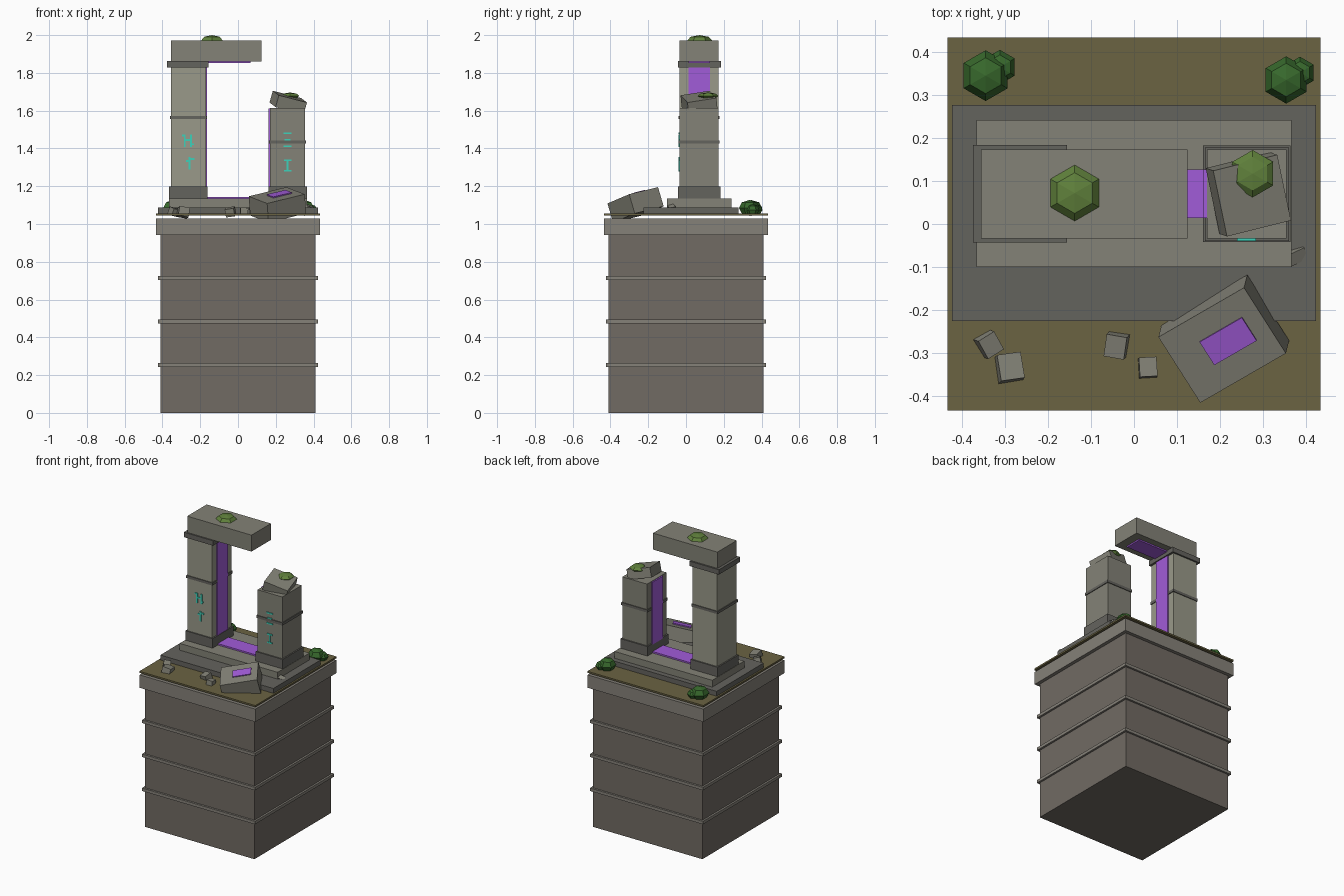
import bpy, bmesh
from math import radians
from mathutils import Matrix, Vector, Euler

if "Cube" in bpy.data.objects:
    bpy.data.objects.remove(bpy.data.objects["Cube"])

# ---------- helpers ----------
def mat(name, r, g, b):
    m = bpy.data.materials.new(name)
    m.diffuse_color = tuple((c / 255) ** 2.2 for c in (r, g, b)) + (1,)
    m.use_nodes = True
    m.node_tree.nodes["Principled BSDF"].inputs["Base Color"].default_value = m.diffuse_color
    return m

PLINTH = mat("pedestal_stone", 112, 106, 99)
TRIM = mat("trim_stone", 132, 128, 120)
PALE = mat("pale_stone", 152, 152, 136)
STONE = mat("stone", 130, 129, 118)
DARK = mat("dark_stone", 100, 99, 94)
GRASS = mat("dry_grass", 106, 99, 68)
LEAF = mat("leaf", 58, 104, 48)
MOSS = mat("moss", 96, 128, 62)
GLOW = mat("purple_glow", 160, 92, 215)
TEAL = mat("teal_glow", 64, 208, 184)

def finish(name, bm, material):
    me = bpy.data.meshes.new(name)
    bm.to_mesh(me)
    bm.free()
    me.materials.append(material)
    ob = bpy.data.objects.new(name, me)
    bpy.context.collection.objects.link(ob)
    return ob

def block(name, centre, size, material, rot=(0, 0, 0)):
    """Box from centre and full size, rotation in degrees."""
    bm = bmesh.new()
    bmesh.ops.create_cube(bm, size=1, matrix=Matrix.Diagonal((*size, 1)))
    ob = finish(name, bm, material)
    ob.location = centre
    ob.rotation_euler = [radians(a) for a in rot]
    return ob

def span(name, x, y, z, material):
    """Box from axis ranges."""
    r = (x, y, z)
    return block(name, [(a + b) / 2 for a, b in r], [b - a for a, b in r], material)

def tuft(name, centre, radius, half_height, material, rot=(0, 0, 0)):
    """Six-sided low-poly plant."""
    bm = bmesh.new()
    bmesh.ops.create_uvsphere(bm, u_segments=6, v_segments=4, radius=1,
                              matrix=Matrix.Diagonal((radius, radius, half_height, 1)))
    ob = finish(name, bm, material)
    ob.location = centre
    ob.rotation_euler = [radians(a) for a in rot]

# ---------- pedestal ----------
span("pedestal", (-.41, .41), (-.41, .41), (0, .945), PLINTH)
span("pedestal_cap", (-.433, .433), (-.433, .433), (.943, 1.03), TRIM)
for i in range(3):
    z = .254 + .23 * i
    span(f"pedestal_band_{i}", (-.423, .423), (-.423, .423), (z - .01, z + .01), TRIM)
span("grass_plate", (-.434, .434), (-.434, .434), (1.044, 1.055), GRASS)

# ---------- steps ----------
span("lower_step", (-.423, .423), (-.226, .277), (1.05, 1.088), DARK)
span("upper_step", (-.366, .366), (-.1, .242), (1.086, 1.134), STONE)

# ---------- pillars ----------
def pillar(name, x0, x1, top, band_z, material):
    span(name, (x0, x1), (-.034, .173), (1.13, top), material)
    span(name + "_plinth", (x0 - .009, x1 + .009), (-.042, .182), (1.134, 1.198), DARK)
    span(name + "_band", (x0 - .005, x1 + .005), (-.039, .178), (band_z - .009, band_z + .009), DARK)

pillar("left_pillar", -.355, -.17, 1.862, 1.564, PALE)
pillar("right_pillar", .17, .355, 1.615, 1.434, STONE)
span("left_pillar_capital", (-.375, -.156), (-.043, .184), (1.829, 1.862), DARK)
span("broken_lintel", (-.356, .125), (-.034, .173), (1.861, 1.972), STONE)
block("broken_pillar_top", (.266, .069, 1.643), (.158, .158, .065), STONE, (9, 14, 14))

# ---------- purple inlays lining the gateway ----------
YI = (.014, .127)
span("left_inlay", (-.172, -.163), YI, (1.19, 1.85), GLOW)
span("right_inlay", (.161, .172), YI, (1.19, 1.612), GLOW)
span("floor_inlay", (-.165, .168), YI, (1.13, 1.144), GLOW)
span("lintel_inlay", (-.16, .067), YI, (1.852, 1.864), GLOW)

# ---------- carved ornament strokes: (dx, dz, width, height) ----------
STROKES = {
    "upper_left": (-.265, 1.44, [(-.017, 0, .01, .066), (.017, 0, .01, .066), (0, .004, .03, .01),
                                 (-.024, .028, .016, .009), (.024, -.018, .014, .009)]),
    "lower_left": (-.252, 1.322, [(-.004, 0, .01, .066), (.008, .022, .026, .01), (-.014, .012, .016, .009)]),
    "upper_right": (.262, 1.446, [(0, .035, .044, .009), (0, 0, .03, .009), (0, -.035, .044, .009)]),
    "lower_right": (.263, 1.31, [(0, 0, .01, .062), (0, .028, .038, .009), (0, -.028, .038, .009)]),
}
for key, (cx, cz, bars) in STROKES.items():
    for i, (dx, dz, w, h) in enumerate(bars):
        block(f"ornament_{key}_{i}", (cx + dx, -.035, cz + dz), (w, .008, h), TEAL)

# ---------- fallen block with its inlay ----------
ROT = (12, -12, 30)
R = Euler([radians(a) for a in ROT]).to_matrix()
top = Vector((.205, -.282, 1.152))
block("fallen_block", top - R @ Vector((0, 0, .053)), (.235, .185, .106), STONE, ROT)
block("fallen_block_inlay", top + R @ Vector((.018, .002, .001)), (.116, .065, .01), GLOW, ROT)

# ---------- rubble ----------
RUBBLE = [(-.338, -.28, 1.064, .044, (14, 12, 32)), (-.29, -.335, 1.062, .056, (-8, 10, 8)),
          (-.04, -.282, 1.064, .048, (12, -8, -10)), (.032, -.334, 1.066, .041, (-6, 4, 3))]
for i, (x, y, z, s, rot) in enumerate(RUBBLE):
    block(f"rubble_{i}", (x, y, z), (s, s * 1.1, s * .9), STONE, rot)
block("stone_chip", (.375, -.074, 1.085), (.045, .03, .025), STONE, (25, 20, 25))

# ---------- plants ----------
tuft("lintel_moss", (-.138, .072, 1.97), .067, .03, MOSS)
tuft("pillar_moss", (.276, .117, 1.678), .055, .018, MOSS)
tuft("left_bush", (-.345, .345, 1.085), .059, .042, LEAF)
tuft("left_bush_small", (-.312, .365, 1.075), .04, .03, LEAF)
tuft("right_bush", (.354, .335, 1.085), .055, .042, LEAF)
tuft("right_bush_small", (.386, .352, 1.075), .037, .03, LEAF)
